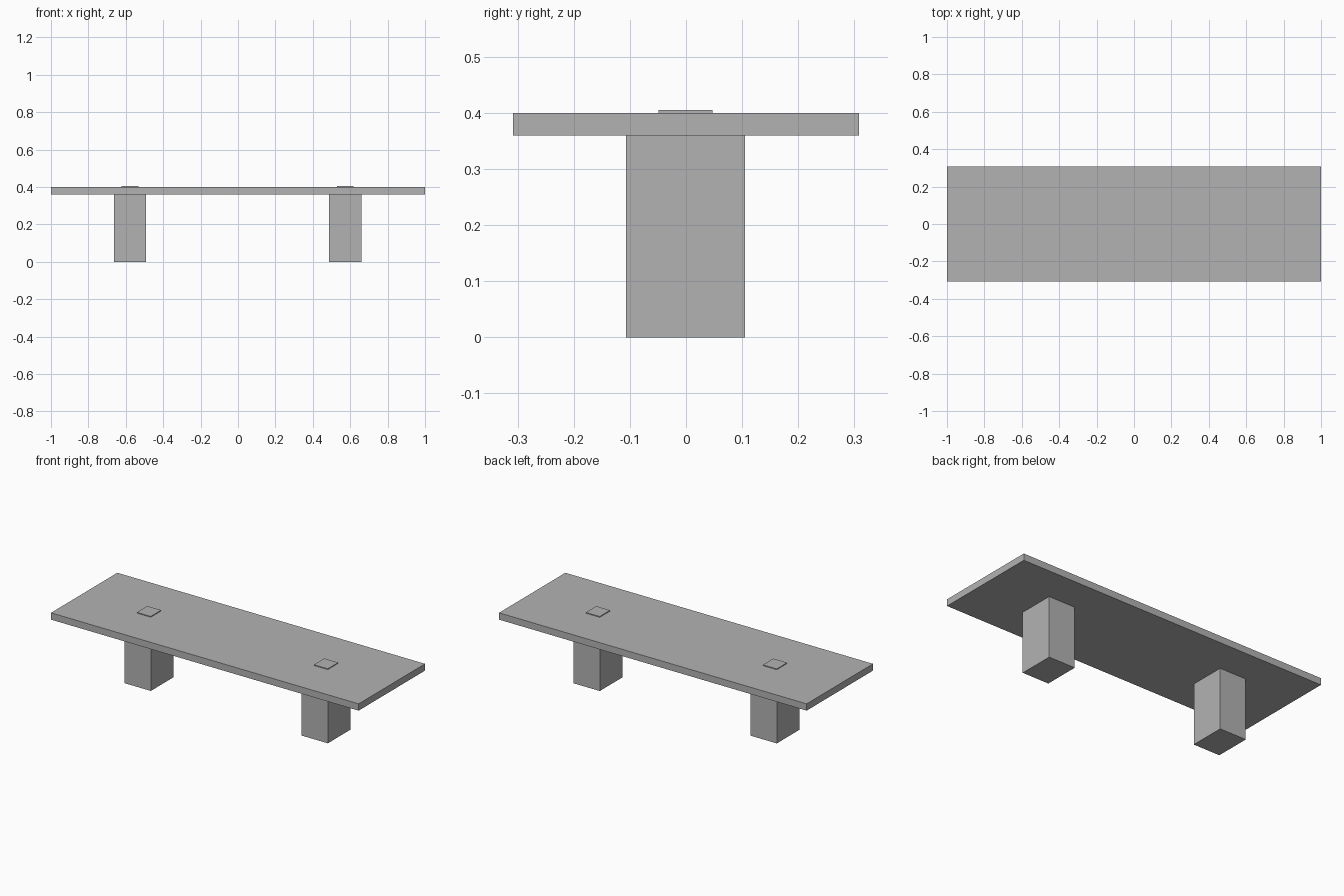
import bpy

cube = bpy.data.objects.get("Cube")
if cube:
    bpy.data.objects.remove(cube, do_unlink=True)

# Single plain grey
GREY = (0.45, 0.45, 0.45, 1)
grey = bpy.data.materials.new("plain grey")
grey.use_nodes = True
grey.diffuse_color = GREY
grey.node_tree.nodes["Principled BSDF"].inputs["Base Color"].default_value = GREY


def box(name, x, y, width, depth, bottom, top):
    """Flat-sided block centred on x, y between two heights."""
    bpy.ops.mesh.primitive_cube_add(size=1, location=(x, y, (bottom + top) / 2))
    obj = bpy.context.object
    obj.name = name
    obj.scale = (width, depth, top - bottom)
    bpy.ops.object.transform_apply(location=False, rotation=False, scale=True)
    obj.data.materials.append(grey)
    return obj


# Seat plank
SEAT_BOTTOM, SEAT_TOP = 0.36, 0.4
box("seat", 0, 0, 2, 0.616, SEAT_BOTTOM, SEAT_TOP)

# Block legs, each with a small peg head showing through the seat
for side, x in (("right", -0.578), ("left", 0.573)):
    box(side + "_leg", x, -0.001, 0.172, 0.212, 0, SEAT_BOTTOM)
    box(side + "_peg", x, -0.001, 0.09, 0.096, SEAT_BOTTOM + 0.01, SEAT_TOP + 0.005)
